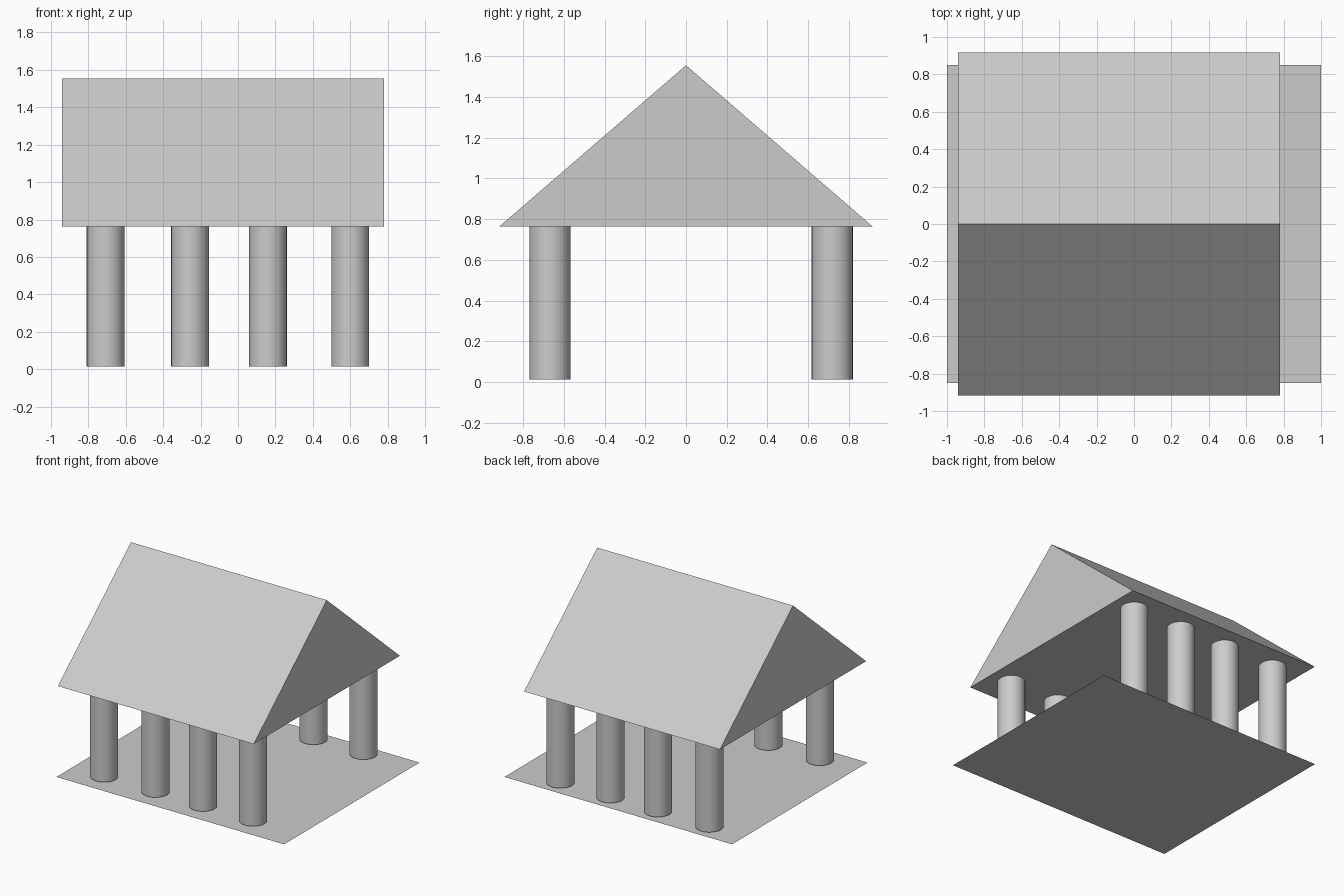
import bpy

if "Cube" in bpy.data.objects:
    bpy.data.objects.remove(bpy.data.objects["Cube"])

EAVE, RIDGE, FOOT = 0.763, 1.555, 0.014


def mesh_object(name, verts, faces):
    mesh = bpy.data.meshes.new(name)
    mesh.from_pydata(verts, [], faces)
    obj = bpy.data.objects.new(name, mesh)
    bpy.context.collection.objects.link(obj)
    return obj


# Floor: a flat sheet
mesh_object("floor", [(-1, -0.85, 0), (1, -0.85, 0), (1, 0.85, 0), (-1, 0.85, 0)],
            [(0, 1, 2, 3)])

# Gable roof: triangular prism, slightly off centre along x
profile = [(-0.917, EAVE), (0.917, EAVE), (0, RIDGE)]
verts = [(x, y, z) for x in (-0.94, 0.78) for y, z in profile]
mesh_object("gable_roof", verts,
            [(2, 1, 0), (3, 4, 5), (0, 1, 4, 3), (1, 2, 5, 4), (2, 0, 3, 5)])

# Columns: two rows of four
for row, y in (("front", -0.668), ("back", 0.718)):
    for i, x in enumerate((-0.708, -0.256, 0.16, 0.60), 1):
        bpy.ops.mesh.primitive_cylinder_add(
            vertices=32, radius=0.101, depth=EAVE - FOOT,
            location=(x, y, (EAVE + FOOT) / 2))
        bpy.context.object.name = f"{row}_column_{i}"
        bpy.ops.object.shade_smooth_by_angle()
